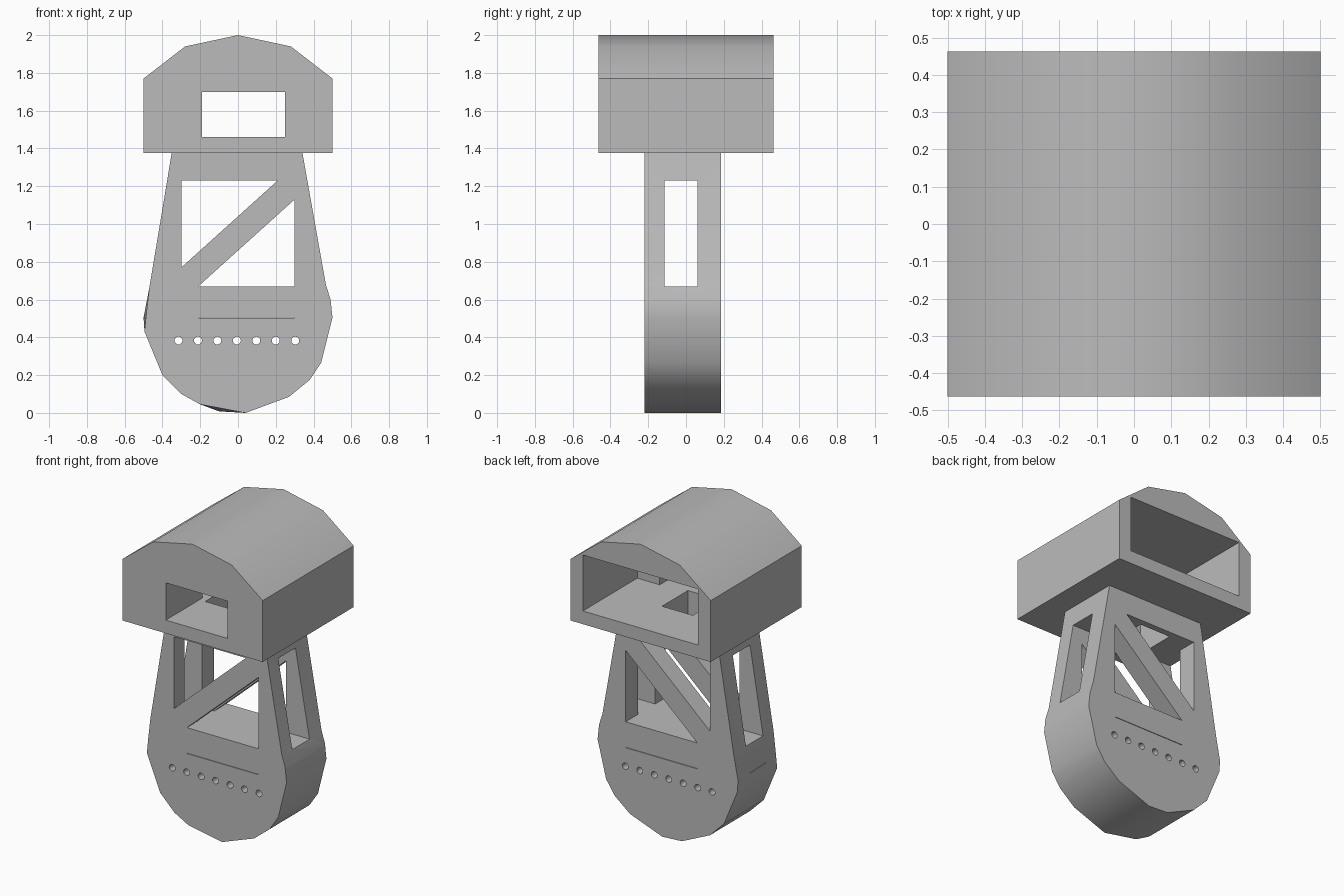
import bpy, bmesh
from math import radians

if "Cube" in bpy.data.objects:
    bpy.data.objects.remove(bpy.data.objects["Cube"], do_unlink=True)

grey = bpy.data.materials.new("plain_grey")
grey.use_nodes = True
colour = (0.5, 0.5, 0.5, 1)
grey.diffuse_color = colour
grey.node_tree.nodes["Principled BSDF"].inputs["Base Color"].default_value = colour


def loft(name, front, back, y0, y1):
    """Closed solid between a front and a back (x, z) outline."""
    bm = bmesh.new()
    a = [bm.verts.new((x, y0, z)) for x, z in front]
    b = [bm.verts.new((x, y1, z)) for x, z in back]
    bm.faces.new(a)
    bm.faces.new(b[::-1])
    for i in range(len(a)):
        j = (i + 1) % len(a)
        bm.faces.new((a[j], a[i], b[i], b[j]))
    bmesh.ops.recalc_face_normals(bm, faces=bm.faces[:])
    mesh = bpy.data.meshes.new(name)
    bm.to_mesh(mesh)
    bm.free()
    mesh.materials.append(grey)
    obj = bpy.data.objects.new(name, mesh)
    bpy.context.collection.objects.link(obj)
    return obj


def prism(name, outline, y0=-0.6, y1=0.6):
    return loft(name, outline, outline, y0, y1)


def box(name, x, y, z):
    return prism(name, [(x[0], z[0]), (x[1], z[0]), (x[1], z[1]), (x[0], z[1])], *y)


def activate(obj):
    bpy.ops.object.select_all(action='DESELECT')
    obj.select_set(True)
    bpy.context.view_layer.objects.active = obj


def cut(target, cutter):
    cutter.hide_render = True
    mod = target.modifiers.new("cut", 'BOOLEAN')
    mod.operation, mod.solver, mod.object = 'DIFFERENCE', 'EXACT', cutter
    activate(target)
    bpy.ops.object.modifier_apply(modifier=mod.name)
    bpy.data.objects.remove(cutter, do_unlink=True)


# Arched head, open at the back, with a smaller window in the thick front wall
head = prism("head", [(-.5, 1.375), (.5, 1.375), (.5, 1.77), (.28, 1.94),
                      (0, 2), (-.28, 1.94), (-.5, 1.77)], -.463, .463)
cut(head, box("cavity", (-.41, .41), (-.09, .6), (1.46, 1.82)))
cut(head, box("window", (-.19, .25), (-.6, 0), (1.46, 1.70)))

# Tapered body with a rounded foot, slightly different front and back
right = [(.04, 0), (.27, .085), (.38, .175), (.44, .265), (.5, .505),
         (.49, .6), (.465, .68), (.337, 1.4)]
left = [(-.347, 1.4), (-.47, .66)]
low = [(-.495, .43), (-.4, .2), (-.3, .1)]
body = loft("body", right + left + [(-.485, .53)] + low + [(-.2, .045)],
            right + left + [(-.5, .505)] + low + [(-.1, .008)], -.22, .185)

# Side tunnel, and triangular openings that leave a diagonal brace
slot = (-.115, .06)
cut(body, box("side_tunnel", (-.7, .7), slot, (.67, 1.23)))
cut(body, prism("upper_triangle", [(-.3, 1.23), (-.3, .77), (.21, 1.23)]))
cut(body, prism("lower_triangle", [(.3, .67), (.3, 1.13), (-.21, .67)]))

# Shaft joining the head cavity to the body
for part in (head, body):
    cut(part, box("shaft", (-.15, .07), (-.12, .144), (1.2, 1.49)))

# Thin slits across the lower body
cut(body, box("slit", (-.21, .3), (-.6, .6), (.503, .506)))
cut(body, box("side_slit", (-.7, .1), slot, (.503, .506)))

# Row of round holes
for i in range(7):
    bpy.ops.mesh.primitive_cylinder_add(vertices=16, radius=.021, depth=1,
                                        location=(-.315 + i * .103, 0, .383),
                                        rotation=(radians(90), 0, 0))
    hole = bpy.context.object
    hole.data.materials.append(grey)
    cut(body, hole)

for part in (head, body):
    activate(part)
    bpy.ops.object.shade_smooth_by_angle(angle=radians(35))
